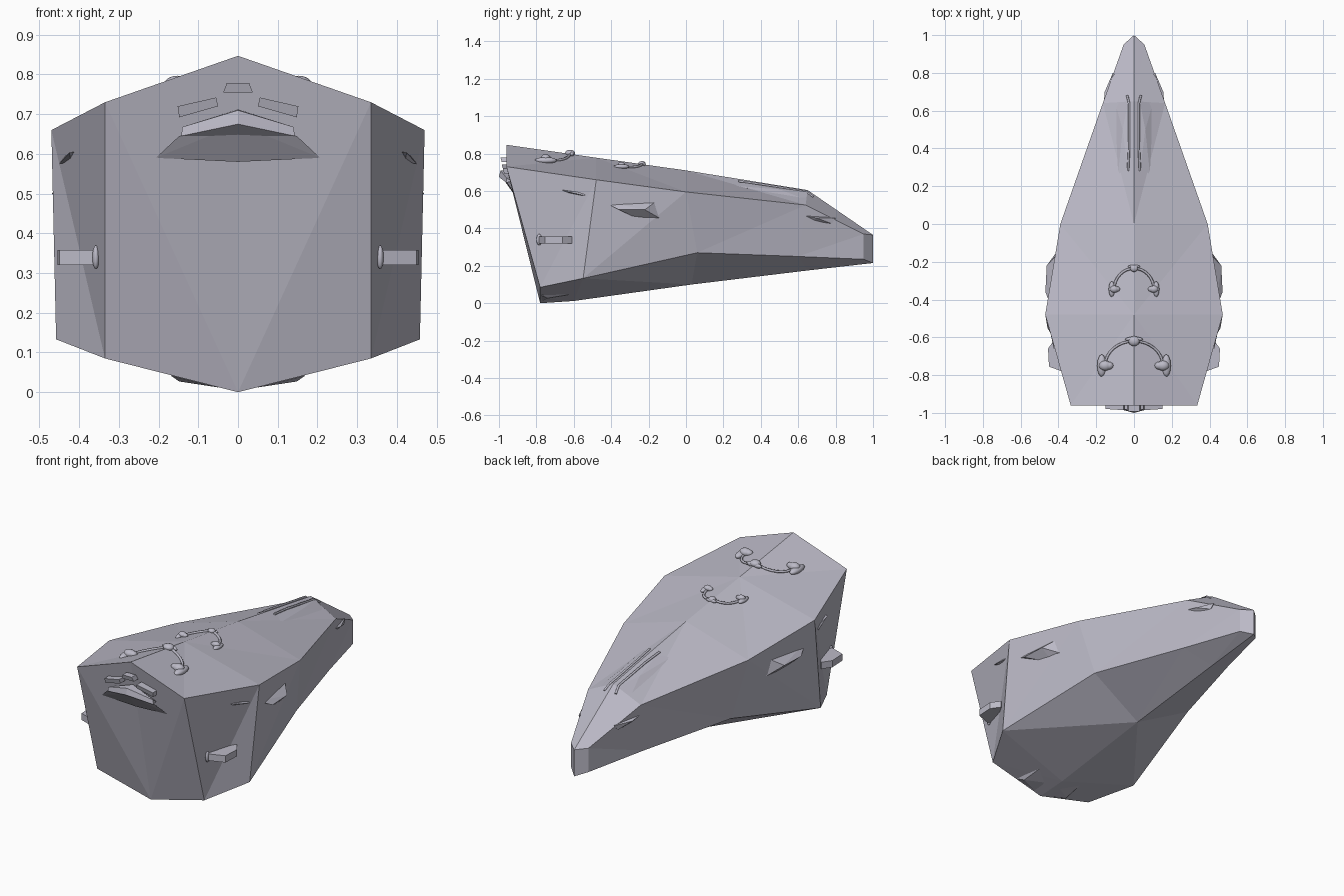
import bpy, bmesh, math
from mathutils import Vector
from mathutils.bvhtree import BVHTree

cube = bpy.data.objects.get("Cube")
if cube:
    bpy.data.objects.remove(cube)

grey = bpy.data.materials.new("pale_lilac_grey")
grey.use_nodes = True
COLOUR = (0.50, 0.49, 0.57, 1)
grey.diffuse_color = COLOUR
grey.node_tree.nodes["Principled BSDF"].inputs["Base Color"].default_value = COLOUR


def finish(name, bm, smooth=False):
    bmesh.ops.recalc_face_normals(bm, faces=bm.faces)
    for f in bm.faces:
        f.smooth = smooth
    mesh = bpy.data.meshes.new(name)
    bm.to_mesh(mesh)
    bm.free()
    mesh.materials.append(grey)
    ob = bpy.data.objects.new(name, mesh)
    bpy.context.collection.objects.link(ob)
    return ob


def solid(name, points, both=False):
    """Convex faceted part around a few points, optionally on both sides."""
    for side, tag in ((1, "_left"), (-1, "_right")) if both else ((1, ""),):
        bm = bmesh.new()
        for x, y, z in points:
            bm.verts.new((x * side, y, z))
        out = bmesh.ops.convex_hull(bm, input=bm.verts)
        junk = {v for v in out["geom_interior"] + out["geom_unused"]
                if isinstance(v, bmesh.types.BMVert)}
        bmesh.ops.delete(bm, geom=list(junk), context="VERTS")
        finish(name + tag, bm)


# Hull: half sections from ridge to keel, lofted front to tail
stations = [
    [(0, -.96, .847), (.335, -.96, .73), (.335, -.78, .085), (0, -.78, 0)],
    [(0, -.48, .778), (.47, -.48, .66), (.458, -.55, .133), (0, -.6, .012)],
    [(0, 0, .71), (.39, 0, .595), (.325, .06, .27), (0, .03, .1)],
    [(0, .65, .605), (.165, .64, .525), (.155, .6, .25), (0, .65, .175)],
    [(0, 1, .365), (.055, .95, .37), (.055, .95, .235), (0, 1, .215)],
]
bm = bmesh.new()
for side in (1, -1):
    rings = [[bm.verts.new((x * side, y, z)) for x, y, z in s] for s in stations]
    for a, b in zip(rings, rings[1:]):
        for i in range(3):
            bm.faces.new((a[i], a[i + 1], b[i + 1], b[i]))
    bm.faces.new(rings[0])
    bm.faces.new(rings[-1])
bmesh.ops.remove_doubles(bm, verts=bm.verts, dist=.0001)
bmesh.ops.triangulate(bm, faces=[f for f in bm.faces])
surface = BVHTree.FromBMesh(bm)
finish("hull", bm)


def roof(x, y, lift=0):
    hit = surface.ray_cast(Vector((x, y, 2)), Vector((0, 0, -1)))[0]
    return Vector((x, y, hit.z + lift))


def wall_y(z):
    return -.96 + .279 * (.73 - z)


# Bow hood: overhanging underside and bright lip
solid("hood_underside", [(.207, -.92, .59), (-.207, -.92, .59), (0, -.918, .58),
                         (.148, -.958, .645), (-.148, -.958, .645), (0, -.985, .675),
                         (0, -.93, .68)])
solid("hood_lip", [(s * x, y, z) for s in (1, -1) for x, y, z in
                   [(.143, -.962, .645), (.14, -.958, .668), (0, -1, .675), (0, -.992, .71),
                    (.14, -.93, .65), (0, -.94, .712)]])


# Bow window blocks
def block(name, corners, depth, both=False):
    pts = [(x, wall_y(z) + d, z) for x, z in corners for d in (.02, -depth)]
    solid(name, pts, both)


block("brow_block", [(.05, .72), (.055, .742), (.152, .72), (.148, .692)], .022, True)
block("bow_centre_block", [(-.037, .755), (.037, .755), (.028, .779), (-.028, .779)], .018)

# Side pods with nozzle, one per flank
solid("flank_pod", [(x, y, z) for z in (.32, .358) for x, y in
                    [(.355, -.79), (.45, -.755), (.455, -.66), (.42, -.61), (.36, -.65)]], True)

# Flank blisters, slim strakes, tail fins and belly plates
solid("flank_blister", [(.435, -.45, .545), (.405, -.16, .545), (.36, -.08, .42),
                        (.39, -.21, .43), (.469, -.36, .5), (.462, -.22, .5),
                        (.38, -.3, .5)], True)
solid("bow_strake", [(.405, -.66, .607), (.45, -.54, .575), (.44, -.54, .59),
                     (.425, -.66, .603), (.42, -.6, .58)], True)
solid("tail_fin", [(.163, .6, .475), (.15, .6, .46), (.112, .8, .455), (.155, .7, .455),
                   (.118, .78, .425), (.1, .79, .45), (.14, .68, .44)], True)
solid("belly_plate", [(.05, -.77, .012), (.17, -.775, .042), (.148, -.74, .027),
                      (.14, -.6, .05), (.05, -.68, .02), (.11, -.7, .06)], True)

# Stern spine fairings
solid("spine_fairing", [roof(.03, .65, .006), roof(.1, .64, -.002), roof(.085, .26, -.002),
                        roof(.035, .3, .002), roof(.06, .5, .009), roof(.06, .5, -.02)], True)


def tube(name, points, radius):
    curve = bpy.data.curves.new(name, "CURVE")
    curve.dimensions = "3D"
    curve.bevel_depth = radius
    curve.bevel_resolution = 1
    curve.use_fill_caps = True
    spline = curve.splines.new("POLY")
    spline.points.add(len(points) - 1)
    for p, co in zip(spline.points, points):
        p.co = (*co, 1)
    curve.materials.append(grey)
    ob = bpy.data.objects.new(name, curve)
    bpy.context.collection.objects.link(ob)


def knob(name, co, size):
    bm = bmesh.new()
    bmesh.ops.create_uvsphere(bm, u_segments=12, v_segments=8, radius=1)
    bmesh.ops.scale(bm, vec=size, verts=bm.verts)
    bmesh.ops.translate(bm, vec=co, verts=bm.verts)
    finish(name, bm, True)


for side, tag in ((1, "left"), (-1, "right")):
    tube("spine_rail_" + tag,
         [roof(side * x, y, .004) for x, y in [(.032, .28), (.026, .4), (.026, .64), (.036, .68)]],
         .006)
    knob("pod_nozzle_" + tag, (side * .358, -.785, .34), (.009, .015, .03))


# Roof fittings: a curved pipe linking a crown knob and two side turrets
def roof_fitting(name, half_width, y_side, y_crown, size):
    arc = [math.pi * i / 16 for i in range(17)]
    rise = y_crown - y_side
    tube(name + "_pipe", [roof(half_width * math.cos(a), y_side + rise * math.sin(a), .004)
                          for a in arc], .007)
    knob(name + "_crown", roof(0, y_crown, .004), (size * .5, size * .45, size * .3))
    knob(name + "_crown_bar", roof(0, y_crown + .01, 0), (size * .8, size * .22, size * .25))
    for side, tag in ((1, "_left"), (-1, "_right")):
        x = side * half_width
        knob(name + "_turret" + tag, roof(x, y_side, .012), (size * .55, size * .45, size * .36))
        knob(name + "_fender" + tag, roof(x + side * size * .3, y_side, .006),
             (size * .4, size, size * .3))
        knob(name + "_foot" + tag, roof(x - side * size * .3, y_side, .006),
             (size * .45, size * .35, size * .3))


roof_fitting("fore_fitting", .153, -.75, -.62, .06)
roof_fitting("aft_fitting", .105, -.345, -.235, .042)
